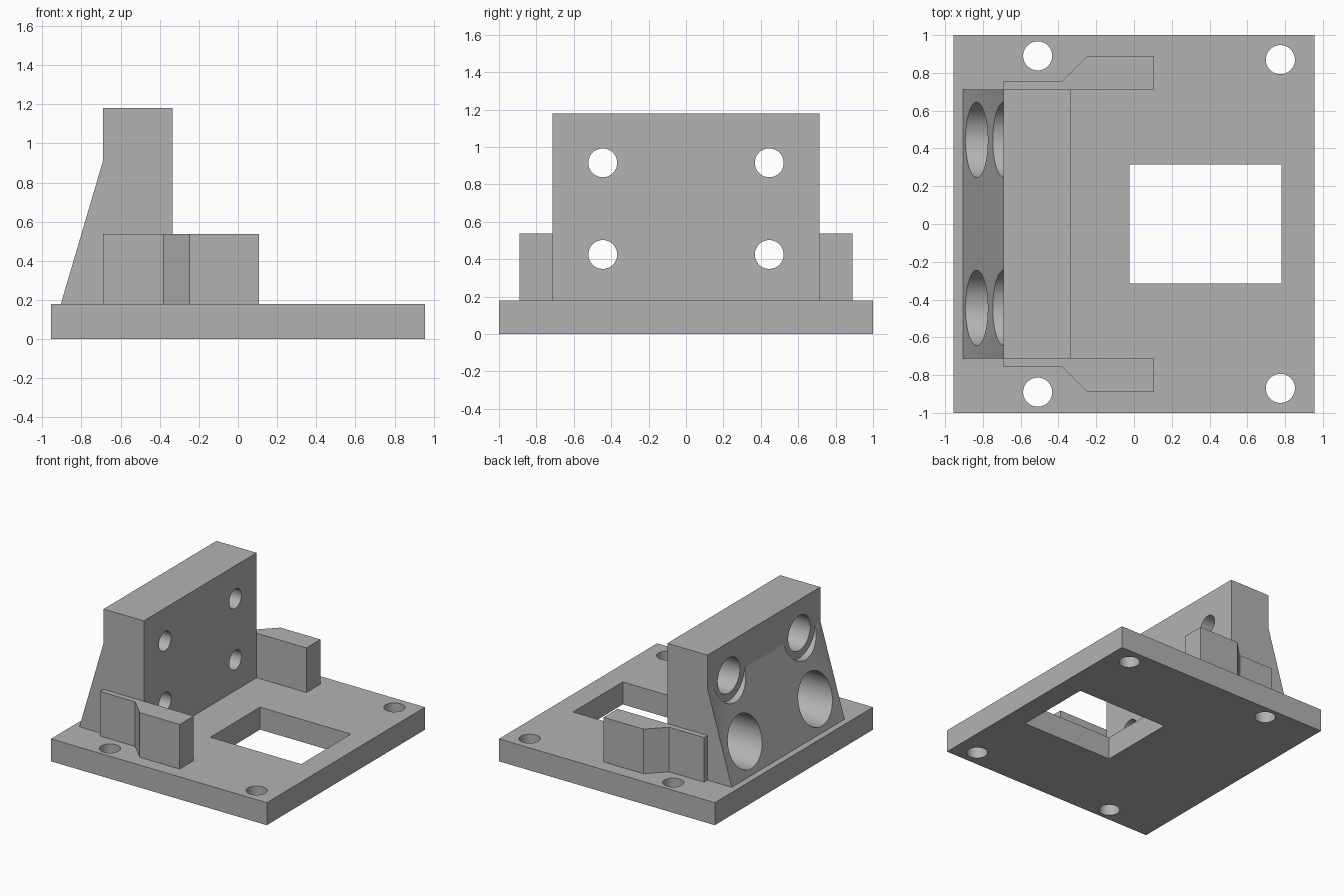
import bpy, bmesh, math
from mathutils import Matrix, Vector

cube = bpy.data.objects.get("Cube")
if cube:
    bpy.data.objects.remove(cube, do_unlink=True)

grey = bpy.data.materials.new("plain grey")
grey.use_nodes = True
colour = (0.45, 0.45, 0.45, 1)
grey.diffuse_color = colour
grey.node_tree.nodes["Principled BSDF"].inputs["Base Color"].default_value = colour


def make_object(name, bm):
    bmesh.ops.recalc_face_normals(bm, faces=bm.faces)
    mesh = bpy.data.meshes.new(name)
    bm.to_mesh(mesh)
    bm.free()
    mesh.materials.append(grey)
    obj = bpy.data.objects.new(name, mesh)
    bpy.context.collection.objects.link(obj)
    return obj


def extrude(name, points, direction):
    """Closed prism from a flat outline swept along a direction."""
    bm = bmesh.new()
    face = bm.faces.new([bm.verts.new(p) for p in points])
    swept = bmesh.ops.extrude_face_region(bm, geom=[face], use_keep_orig=True)
    verts = [v for v in swept["geom"] if isinstance(v, bmesh.types.BMVert)]
    bmesh.ops.translate(bm, verts=verts, vec=direction)
    return make_object(name, bm)


def box(name, x0, x1, y0, y1, z0, z1):
    outline = [(x0, y0, z0), (x1, y0, z0), (x1, y1, z0), (x0, y1, z0)]
    return extrude(name, outline, (0, 0, z1 - z0))


def rod(start, end, radius):
    """Cylinder cutter between two points."""
    start, end = Vector(start), Vector(end)
    axis = end - start
    turn = axis.to_track_quat("Z", "Y").to_matrix().to_4x4()
    bm = bmesh.new()
    bmesh.ops.create_cone(bm, cap_ends=True, segments=64, radius1=radius,
                          radius2=radius, depth=axis.length,
                          matrix=Matrix.Translation((start + end) / 2) @ turn)
    return make_object("cutter", bm)


def cut(target, cutter):
    cutter.hide_render = True
    mod = target.modifiers.new("cut", "BOOLEAN")
    mod.operation = "DIFFERENCE"
    mod.solver = "EXACT"
    mod.object = cutter
    bpy.context.view_layer.objects.active = target
    bpy.ops.object.modifier_apply(modifier=mod.name)
    bpy.data.objects.remove(cutter, do_unlink=True)


def smooth(obj):
    bpy.ops.object.select_all(action="DESELECT")
    obj.select_set(True)
    bpy.context.view_layer.objects.active = obj
    bpy.ops.object.shade_smooth_by_angle(angle=math.radians(30))


BASE_TOP = 0.18
HOLE = 0.077

# Base plate with window and four corner holes
base = box("base_plate", -0.955, 0.955, -1, 1, 0, BASE_TOP)
cut(base, box("cutter", -0.025, 0.78, -0.315, 0.315, -0.1, 0.3))
for side in (-1, 1):
    for x, y in ((-0.51, 0.89), (0.775, 0.87)):
        cut(base, rod((x, side * y, -0.1), (x, side * y, 0.3), HOLE))
smooth(base)

# Upright block with a sloped back
profile = [(-0.905, BASE_TOP), (-0.335, BASE_TOP), (-0.335, 1.18),
           (-0.69, 1.18), (-0.69, 0.91)]
upright = extrude("upright_block", [(x, -0.713, z) for x, z in profile],
                  (0, 1.426, 0))

# Bolt holes: wide lower pockets, stepped upper pockets, narrow through holes
for y in (-0.445, 0.445):
    for z, bores in ((0.425, ((0.2, -0.5), (HOLE, 0))),
                     (0.915, ((0.2, -0.691), (0.14, -0.5), (HOLE, 0)))):
        for radius, end in bores:
            cut(upright, rod((-1.1, y, z), (end, y, z), radius))
smooth(upright)

# Side arms that step outward towards the free end
arm = [(-0.69, 0.713), (0.107, 0.713), (0.107, 0.89),
       (-0.247, 0.89), (-0.38, 0.757), (-0.69, 0.757)]
for name, side in (("back_arm", 1), ("front_arm", -1)):
    extrude(name, [(x, side * y, BASE_TOP) for x, y in arm], (0, 0, 0.357))
